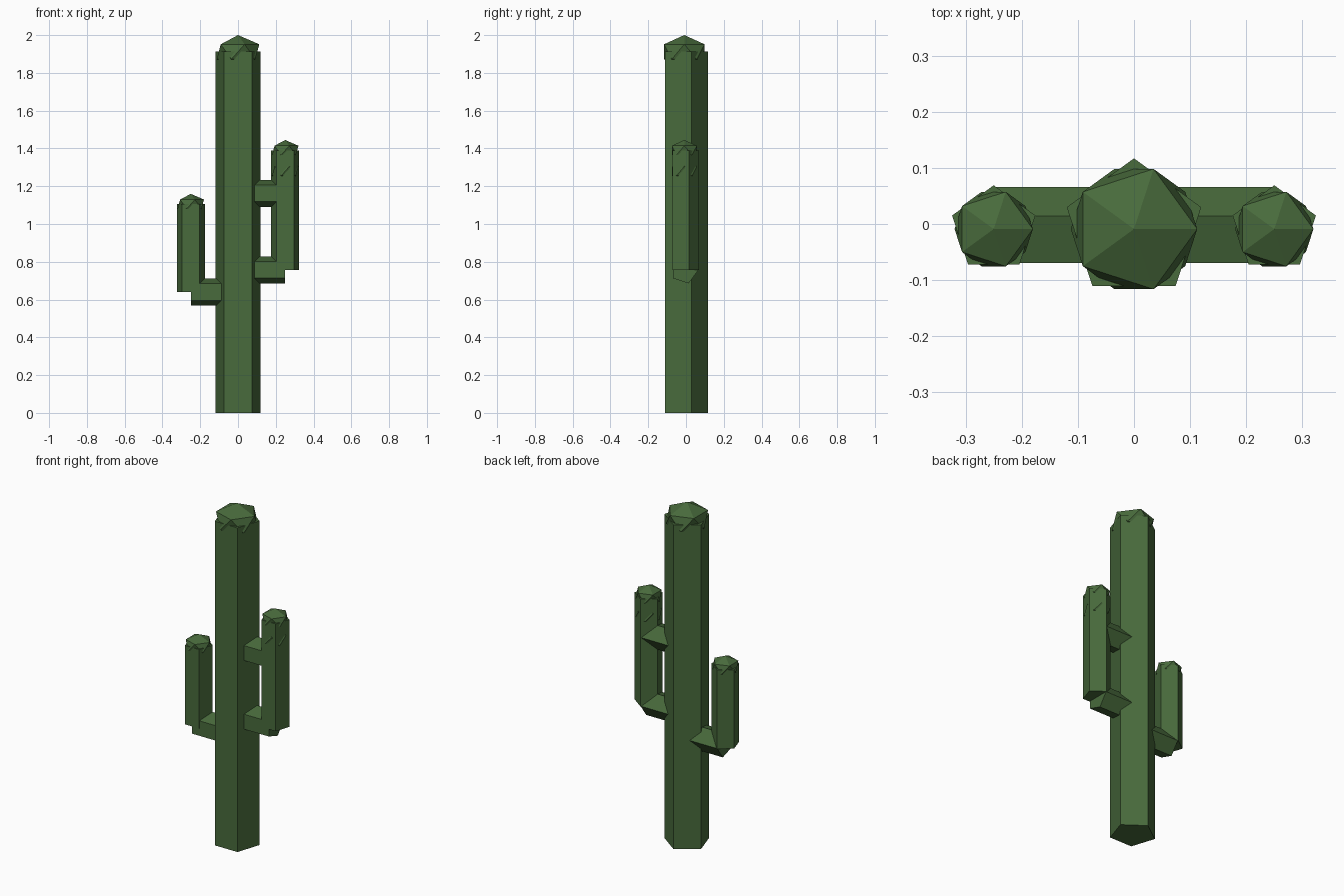
import bpy
from math import pi

if "Cube" in bpy.data.objects:
    bpy.data.objects.remove(bpy.data.objects["Cube"])

Y = -0.009          # shared centre line of every part
TRUNK_R, ARM_R, BRANCH_R = 0.126, 0.078, 0.075

green = bpy.data.materials.new("cactus_green")
green.diffuse_color = (0.065, 0.145, 0.045, 1)
green.use_nodes = True
green.node_tree.nodes["Principled BSDF"].inputs["Base Color"].default_value = green.diffuse_color


def finish(name):
    ob = bpy.context.object
    ob.name = name
    ob.data.materials.append(green)
    return ob


# Upright five-sided column with a squashed icosphere cap
def column(name, x, z0, z1, r):
    bpy.ops.mesh.primitive_cylinder_add(
        vertices=5, radius=r, depth=z1 - z0, location=(x, Y, (z0 + z1) / 2))
    finish(name)
    bpy.ops.mesh.primitive_ico_sphere_add(
        subdivisions=1, radius=r, location=(x, Y, z1))
    finish(name + "_cap").scale.z = 0.7


# Horizontal five-sided branch from the trunk axis out to an arm
def branch(name, x, z):
    bpy.ops.mesh.primitive_cylinder_add(
        vertices=5, radius=BRANCH_R, depth=abs(x),
        location=(x / 2, Y, z), rotation=(0, pi / 2, 0))
    finish(name)


column("trunk", 0, 0, 1.912, TRUNK_R)

# Arms: name, x, branch height, arm top
for name, x, z0, z1 in (("left_arm", -0.25, 0.64, 1.105),
                        ("right_lower_arm", 0.25, 0.757, 1.28),
                        ("right_upper_arm", 0.25, 1.162, 1.39)):
    branch(name + "_branch", x, z0)
    column(name, x, z0, z1, ARM_R)
